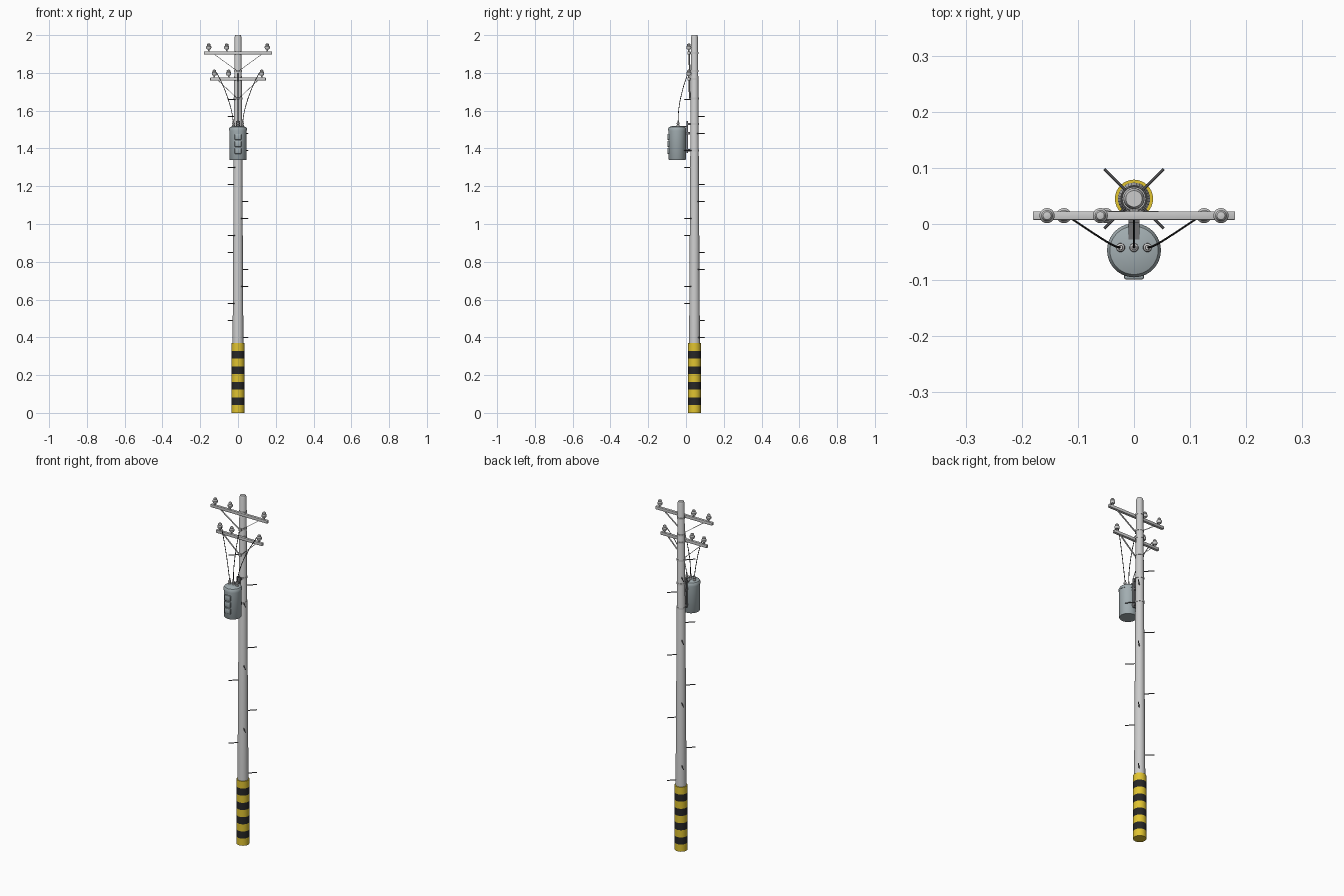
import bpy, bmesh, math
from mathutils import Vector

if "Cube" in bpy.data.objects:
    bpy.data.objects.remove(bpy.data.objects["Cube"])

PY = 0.045   # pole axis in y
TY = -0.047  # transformer axis in y


def mat(name, c):
    m = bpy.data.materials.new(name)
    m.diffuse_color = (*c, 1)
    m.use_nodes = True
    m.node_tree.nodes["Principled BSDF"].inputs["Base Color"].default_value = m.diffuse_color
    return m


yellow = mat("yellow", (0.75, 0.55, 0.03))
black = mat("black", (0.02, 0.02, 0.02))
steel = mat("blue_grey", (0.36, 0.42, 0.44))
dark = mat("dark_steel", (0.16, 0.16, 0.17))
porcelain = mat("porcelain", (0.75, 0.75, 0.74))


def finish(name, bm, m=None, smooth=True):
    bmesh.ops.recalc_face_normals(bm, faces=bm.faces)
    me = bpy.data.meshes.new(name)
    bm.to_mesh(me)
    bm.free()
    o = bpy.data.objects.new(name, me)
    bpy.context.collection.objects.link(o)
    if m:
        me.materials.append(m)
    if smooth:
        bpy.ops.object.select_all(action='DESELECT')
        o.select_set(True)
        bpy.context.view_layer.objects.active = o
        bpy.ops.object.shade_smooth_by_angle(angle=math.radians(35))
    return o


def lathe(name, prof, x, y, z=0, m=None, n=32):
    """Closed solid of revolution from (radius, height) pairs."""
    bm = bmesh.new()
    rings = [[bm.verts.new((x + r * math.cos(2 * math.pi * i / n),
                            y + r * math.sin(2 * math.pi * i / n), z + h))
              for i in range(n)] for r, h in prof]
    for a, b in zip(rings, rings[1:]):
        for i in range(n):
            j = (i + 1) % n
            bm.faces.new((a[i], a[j], b[j], b[i]))
    bm.faces.new(rings[0])
    bm.faces.new(rings[-1])
    return finish(name, bm, m)


def box(name, c, s, m=None, bevel=0):
    bm = bmesh.new()
    bmesh.ops.create_cube(bm, size=1)
    for v in bm.verts:
        v.co = Vector(c) + Vector([v.co[i] * s[i] for i in range(3)])
    if bevel:
        bmesh.ops.bevel(bm, geom=bm.edges[:], offset=bevel, segments=2,
                        affect='EDGES', profile=0.5)
    return finish(name, bm, m, smooth=bool(bevel))


def rod(name, a, b, r, m=None, n=10):
    a, b = Vector(a), Vector(b)
    bm = bmesh.new()
    bmesh.ops.create_cone(bm, cap_ends=True, segments=n, radius1=r, radius2=r,
                          depth=(b - a).length)
    q = Vector((0, 0, 1)).rotation_difference(b - a)
    for v in bm.verts:
        v.co = q @ v.co + (a + b) / 2
    return finish(name, bm, m)


def strap(name, a, b, wide, thick, m=None):
    """Flat bar in an xz plane, its width running along y."""
    a, b = Vector(a), Vector(b)
    d = (b - a).normalized()
    side = Vector((-d.z, 0, d.x)) * thick / 2
    w = Vector((0, wide / 2, 0))
    bm = bmesh.new()
    rings = [[bm.verts.new(p + s * side + t * w)
              for s, t in ((1, 1), (1, -1), (-1, -1), (-1, 1))] for p in (a, b)]
    for i in range(4):
        j = (i + 1) % 4
        bm.faces.new((rings[0][i], rings[0][j], rings[1][j], rings[1][i]))
    bm.faces.new(rings[0])
    bm.faces.new(rings[1])
    return finish(name, bm, m, smooth=False)


def wire(name, pts, r=0.0018):
    cu = bpy.data.curves.new(name, 'CURVE')
    cu.dimensions = '3D'
    cu.bevel_depth = r
    cu.bevel_resolution = 2
    cu.use_fill_caps = True
    sp = cu.splines.new('BEZIER')
    sp.bezier_points.add(len(pts) - 1)
    for p, c in zip(sp.bezier_points, pts):
        p.co = c
        p.handle_left_type = p.handle_right_type = 'AUTO'
    cu.materials.append(black)
    o = bpy.data.objects.new(name, cu)
    bpy.context.collection.objects.link(o)


def pole_r(z):
    return 0.031 - 0.0125 * z / 2


# tapered concrete pole with a slightly chamfered top
lathe("pole", [(pole_r(0), 0.003), (pole_r(1.99), 1.99), (0.0145, 2.0)], 0, PY)

# striped warning sleeve
h = 0.37 / 9
for i in range(9):
    lathe("warning_stripe", [(0.034, i * h), (0.034, (i + 1) * h)], 0, PY,
          m=black if i % 2 else yellow)

# climbing pegs spiralling up
for i in range(15):
    a = math.radians(45 + 90 * i)
    z = 0.40 + 0.09 * i
    d = Vector((math.cos(a), math.sin(a), 0))
    c = Vector((0, PY, z))
    rod("climbing_peg", c + d * 0.015, c + d * 0.075, 0.0026, dark)

# clamp bands around the pole
for z in (1.905, 1.81, 1.767, 1.665, 1.53, 1.39):
    r = pole_r(z) + 0.002
    lathe("clamp_band", [(r, -0.005), (r, 0.005)], 0, PY, z)

# cross arms with braces and insulators
ins = [(0.004, 0), (0.004, 0.012), (0.010, 0.013), (0.0135, 0.019),
       (0.0135, 0.027), (0.009, 0.033), (0.010, 0.037), (0.007, 0.042), (0.002, 0.043)]
for label, z, half, xs, bx, bz in (
        ("upper", 1.905, 0.18, (-0.155, -0.06, 0.155), 0.125, 1.81),
        ("lower", 1.767, 0.147, (-0.125, -0.05, 0.125), 0.105, 1.665)):
    box(label + "_crossarm", (0, 0.015, z), (2 * half, 0.015, 0.016), bevel=0.001)
    for s in (-1, 1):
        strap(label + "_brace", (s * bx, 0.016, z - 0.007), (s * 0.004, 0.02, bz),
              0.008, 0.0025)
    box(label + "_brace_plate", (0, 0.021, bz), (0.014, 0.012, 0.012))
    for x in xs:
        lathe(label + "_insulator", ins, x, 0.015, z + 0.007, porcelain, 20)

# transformer tank with base rim and domed lid
lathe("transformer_tank", [(0.044, 1.34), (0.046, 1.343), (0.046, 1.497)], 0, TY, m=steel, n=40)
lathe("transformer_lid", [(0.048, 1.494), (0.048, 1.505), (0.043, 1.513),
                          (0.028, 1.518), (0.006, 1.52)], 0, TY, m=steel, n=40)

# ribbed front panel
for i in range(3):
    box("front_panel_rib", (0, -0.09, 1.387 + 0.037 * i), (0.036, 0.018, 0.032),
        steel, bevel=0.004)

# bracket holding the tank on the pole
box("bracket_channel", (0, 0.006, 1.46), (0.02, 0.008, 0.17), dark)
for z in (1.39, 1.48):
    box("bracket_arm", (0, 0.004, z), (0.02, 0.036, 0.012), dark)
box("lid_bracket", (0, -0.01, 1.517), (0.02, 0.036, 0.006), dark)
box("bracket_stub", (0, 0.014, 1.53), (0.02, 0.02, 0.01), dark)

# bushings and drop wires
for x in (-0.024, 0, 0.024):
    lathe("bushing", [(0.008, 0), (0.008, 0.008), (0.005, 0.011), (0.0075, 0.015),
                      (0.0075, 0.02), (0.004, 0.023), (0.004, 0.033)],
          x, -0.042, 1.515, porcelain, 16)
    e = x / 0.024
    wire("drop_wire", [(x, -0.042, 1.54), (x + e * 0.013, -0.038, 1.61),
                       (e * 0.07, -0.018, 1.71), (e * 0.112, 0.01, 1.80)])
